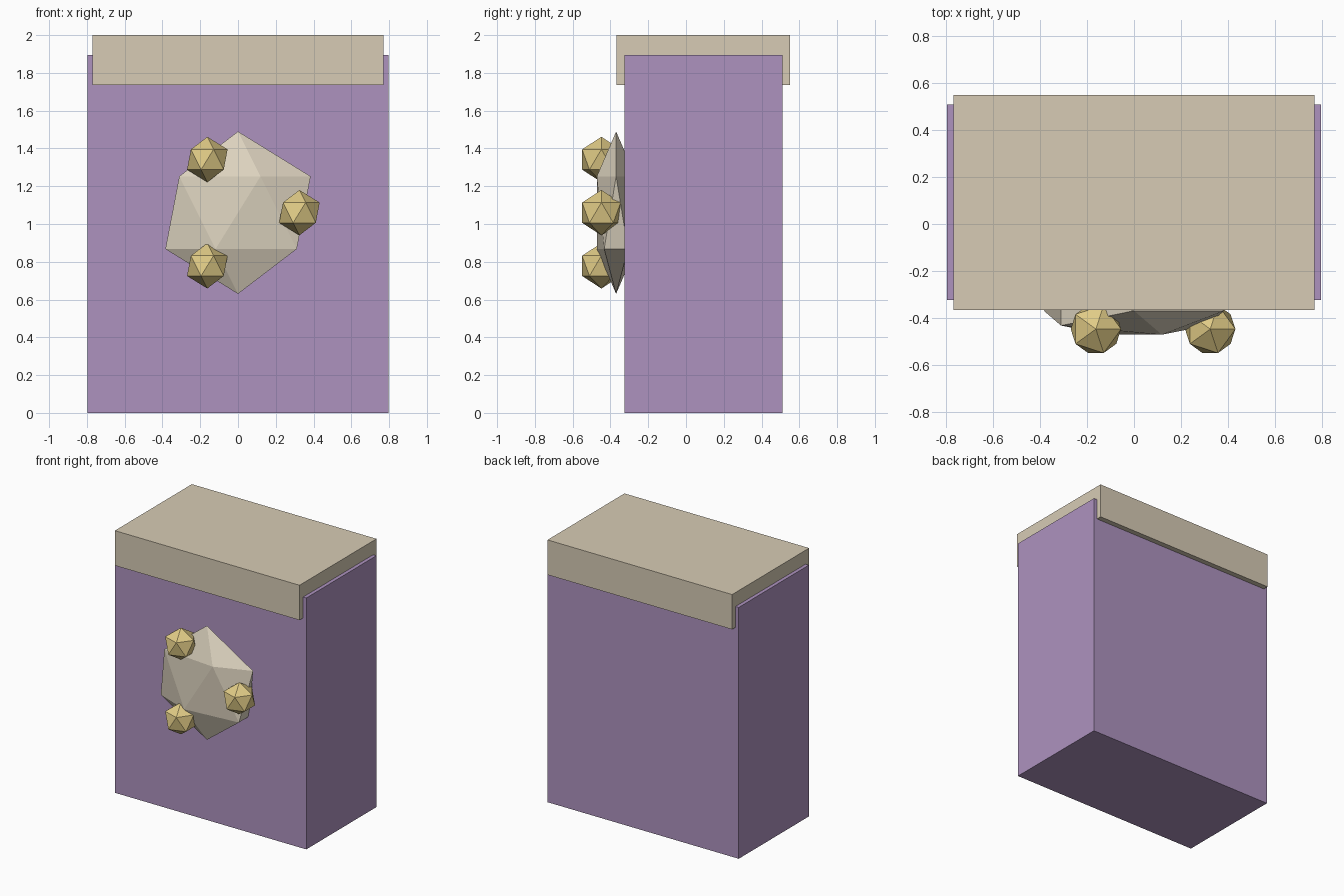
import bpy
from math import cos, sin, tau

if "Cube" in bpy.data.objects:
    bpy.data.objects.remove(bpy.data.objects["Cube"])


def material(name, rgb):
    mat = bpy.data.materials.new(name)
    mat.diffuse_color = (*rgb, 1)
    mat.use_nodes = True
    mat.node_tree.nodes["Principled BSDF"].inputs["Base Color"].default_value = mat.diffuse_color
    return mat


def box(name, x, y, z, mat):
    """Box from (min, max) ranges."""
    ranges = (x, y, z)
    bpy.ops.mesh.primitive_cube_add(size=1, location=[(a + b) / 2 for a, b in ranges])
    finish(name, [b - a for a, b in ranges], mat)


def gem(name, center, size, mat):
    """Flat-faced 20-sided stone."""
    bpy.ops.mesh.primitive_ico_sphere_add(subdivisions=1, radius=1, location=center)
    finish(name, size, mat)


def finish(name, scale, mat):
    obj = bpy.context.object
    obj.name = name
    obj.scale = scale
    bpy.ops.object.transform_apply(location=False, rotation=False, scale=True)
    obj.data.materials.append(mat)


purple = material("purple", (0.42, 0.29, 0.52))
cream = material("cream", (0.68, 0.60, 0.46))
pale = material("pale_stone", (0.72, 0.65, 0.52))
gold = material("gold", (0.75, 0.60, 0.24))

# Body and overhanging lid
box("body", (-0.797, 0.797), (-0.325, 0.51), (0, 1.895), purple)
box("lid", (-0.77, 0.77), (-0.367, 0.55), (1.737, 2.0), cream)

# Flattened medallion on the front
gem("medallion", (0, -0.37, 1.06), (0.43, 0.12, 0.43), pale)

# Three small studs evenly spaced around it
for i in range(3):
    a = tau * i / 3
    gem(f"stud_{i + 1}", (0.325 * cos(a), -0.448, 1.06 + 0.325 * sin(a)), (0.12,) * 3, gold)
